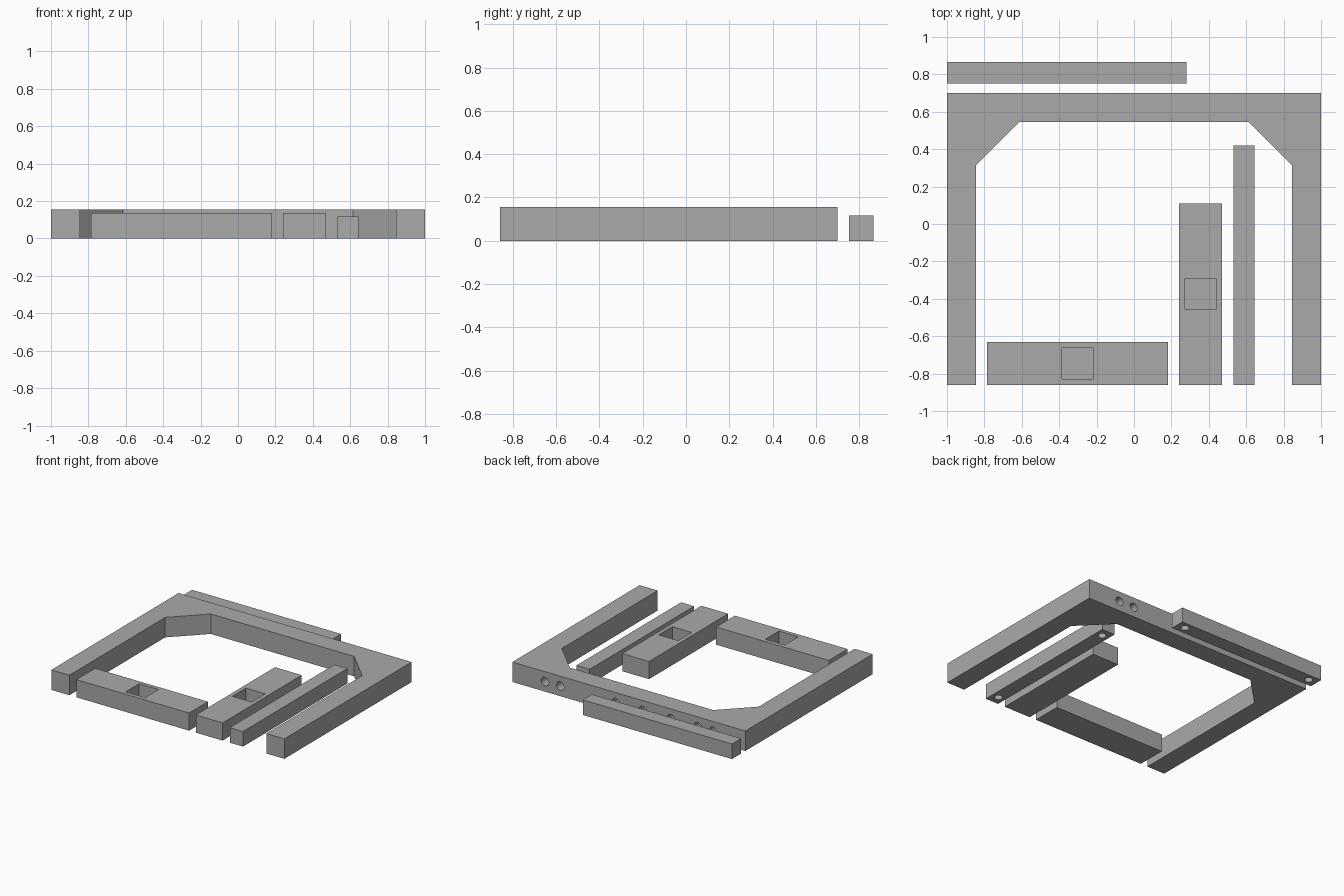
import bpy, bmesh, math

if "Cube" in bpy.data.objects:
    bpy.data.objects.remove(bpy.data.objects["Cube"])

grey = bpy.data.materials.new("plain_grey")
grey.diffuse_color = (0.4, 0.4, 0.4, 1)
grey.use_nodes = True
grey.node_tree.nodes["Principled BSDF"].inputs["Base Color"].default_value = grey.diffuse_color


def prism(name, outline, z0, z1):
    """Extrude a flat outline from z0 to z1."""
    bm = bmesh.new()
    base = bm.faces.new([bm.verts.new((x, y, z0)) for x, y in outline])
    top = bmesh.ops.extrude_face_region(bm, geom=[base])["geom"]
    bmesh.ops.translate(bm, vec=(0, 0, z1 - z0),
                        verts=[v for v in top if isinstance(v, bmesh.types.BMVert)])
    bmesh.ops.recalc_face_normals(bm, faces=bm.faces)
    mesh = bpy.data.meshes.new(name)
    bm.to_mesh(mesh)
    bm.free()
    mesh.materials.append(grey)
    obj = bpy.data.objects.new(name, mesh)
    bpy.context.collection.objects.link(obj)
    return obj


def box(name, x0, x1, y0, y1, z0, z1):
    return prism(name, [(x0, y0), (x1, y0), (x1, y1), (x0, y1)], z0, z1)


def drill(name, location, radius, length, along_y=False):
    """Cylinder cutter centred on the surface, so half its length is hole depth."""
    bpy.ops.mesh.primitive_cylinder_add(
        vertices=32, radius=radius, depth=length, location=location,
        rotation=(math.pi / 2 if along_y else 0, 0, 0))
    obj = bpy.context.object
    obj.name = name
    obj.data.materials.append(grey)
    return obj


def cut(target, cutters):
    for c in cutters:
        mod = target.modifiers.new("cut", "BOOLEAN")
        mod.operation = "DIFFERENCE"
        mod.solver = "EXACT"
        mod.object = c
        bpy.ops.object.select_all(action="DESELECT")
        bpy.context.view_layer.objects.active = target
        target.select_set(True)
        bpy.ops.object.modifier_apply(modifier=mod.name)
        bpy.data.objects.remove(c)
    bpy.ops.object.shade_smooth_by_angle(angle=math.radians(30))


# Open frame with diagonal inner corners
half = [(1, 0.70), (1, -0.86), (0.845, -0.86), (0.845, 0.315), (0.615, 0.545)]
frame = prism("frame", half + [(-x, y) for x, y in reversed(half)], 0, 0.155)
# Row of blind holes in the back face
cut(frame, [drill("frame_drill", (x, 0.70, 0.078), 0.033, 0.20, True)
            for x in (0.72, 0.59, 0.11, -0.12, -0.36, -0.59, -0.72)])

# Wide blocks with a square pocket in the top
for name, x0, x1, y0, y1 in (("front_block", -0.785, 0.183, -0.86, -0.63),
                             ("inner_block", 0.24, 0.47, -0.86, 0.11)):
    block = box(name, x0, x1, y0, y1, 0, 0.137)
    cx, cy, h = (x0 + x1) / 2, (y0 + y1) / 2, 0.083
    cut(block, [box("pocket_cutter", cx - h, cx + h, cy - h, cy + h, 0.04, 0.2)])

# Thin bars with a blind hole near each end of the underside
back_bar = box("back_bar", -1, 0.28, 0.752, 0.865, 0, 0.117)
cut(back_bar, [drill("bar_drill", (x, 0.809, 0), 0.03, 0.16) for x in (-0.93, 0.21)])
inner_bar = box("inner_bar", 0.532, 0.645, -0.86, 0.42, 0, 0.117)
cut(inner_bar, [drill("bar_drill", (0.589, y, 0), 0.03, 0.16) for y in (-0.79, 0.35)])
